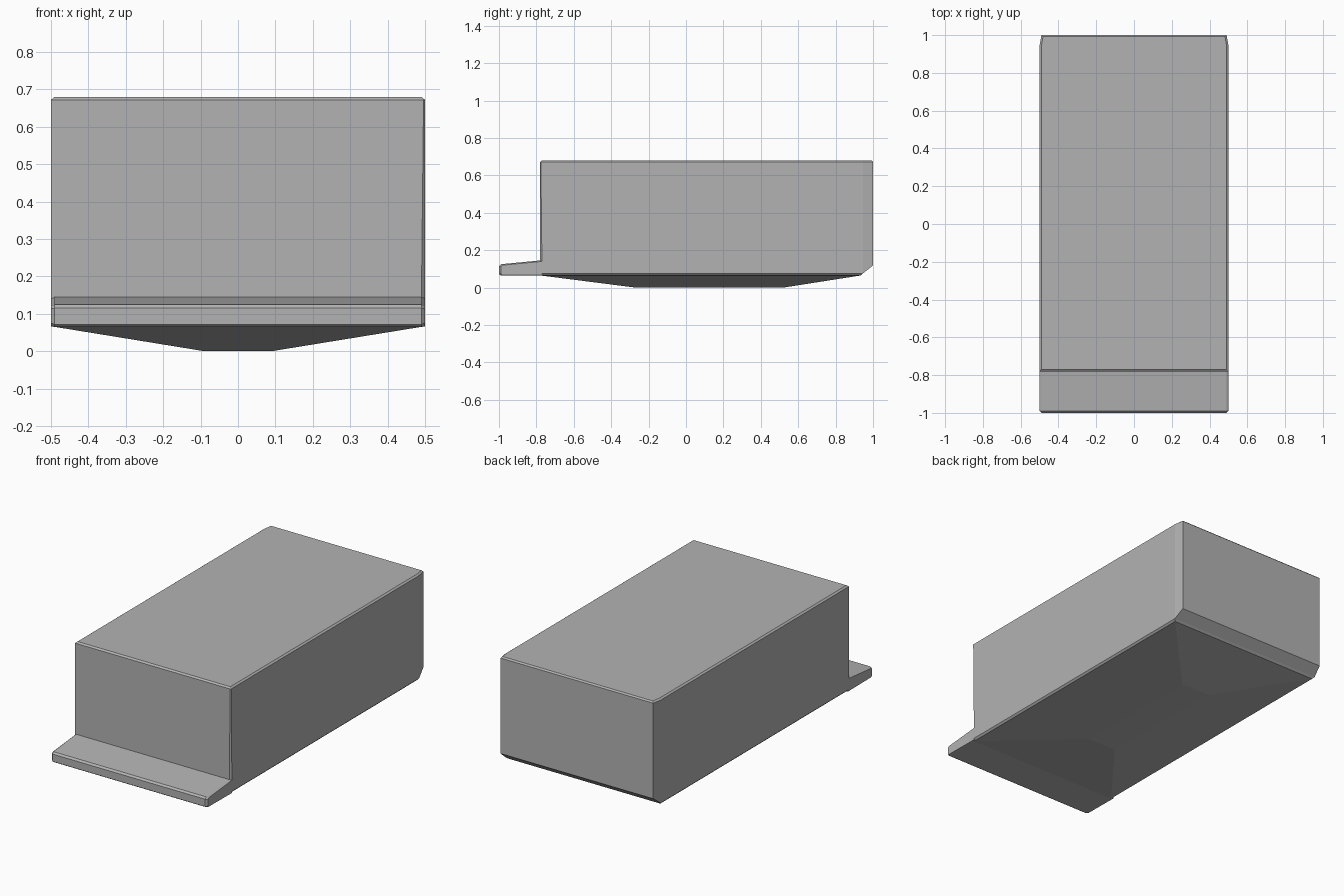
import bpy
import bmesh

cube = bpy.data.objects.get("Cube")
if cube:
    bpy.data.objects.remove(cube, do_unlink=True)

grey = bpy.data.materials.new("plain grey")
grey.use_nodes = True
colour = (0.45, 0.45, 0.45, 1)
grey.diffuse_color = colour
grey.node_tree.nodes["Principled BSDF"].inputs["Base Color"].default_value = colour


def ring(half, front, back, z, cut_x=0.0, cut_y=0.0, corner=0.0):
    """Rectangle with trimmed back corners and a trimmed front left corner."""
    return [(-half, front, z), (half - corner, front, z), (half, front + corner, z),
            (half, back - cut_y, z), (half - cut_x, back, z),
            (cut_x - half, back, z), (-half, back - cut_y, z)]


def loft(name, rings):
    """Join the rings with side faces and cap both ends."""
    bm = bmesh.new()
    loops = [[bm.verts.new(p) for p in r] for r in rings]
    for low, high in zip(loops, loops[1:]):
        for i in range(len(low)):
            j = (i + 1) % len(low)
            bm.faces.new((low[i], low[j], high[j], high[i]))
    bm.faces.new(loops[0][::-1])
    bm.faces.new(loops[-1])
    bmesh.ops.remove_doubles(bm, verts=bm.verts[:], dist=0.0005)
    bmesh.ops.recalc_face_normals(bm, faces=bm.faces[:])
    mesh = bpy.data.meshes.new(name)
    bm.to_mesh(mesh)
    bm.free()
    mesh.materials.append(grey)
    obj = bpy.data.objects.new(name, mesh)
    bpy.context.collection.objects.link(obj)
    return obj


# Box body with tapered underside, sloped back edge and small top bevel
loft("body", [
    ring(0.09, -0.27, 0.52, 0),
    ring(0.49, -0.78, 0.935, 0.065),
    ring(0.5, -0.78, 0.945, 0.075, corner=0.01),
    ring(0.5, -0.78, 1.0, 0.118, 0.01, 0.055, 0.01),
    ring(0.5, -0.78, 1.0, 0.672, 0.01, 0.055, 0.004),
    ring(0.49, -0.77, 0.992, 0.68, 0.008, 0.05),
])

# Sloping front ledge: side profile swept across the width, narrowed at its ends
profile = [(-0.77, 0.065), (-0.99, 0.065), (-1.0, 0.072),
           (-1.0, 0.115), (-0.99, 0.125), (-0.77, 0.146)]
inner = [(-0.77, 0.066), (-0.985, 0.068), (-0.99, 0.075),
         (-0.99, 0.113), (-0.98, 0.12), (-0.77, 0.14)]
loft("front_ledge", [[(x, y, z) for y, z in section] for x, section in
                     ((-0.5, inner), (-0.49, profile), (0.49, profile), (0.5, inner))])
